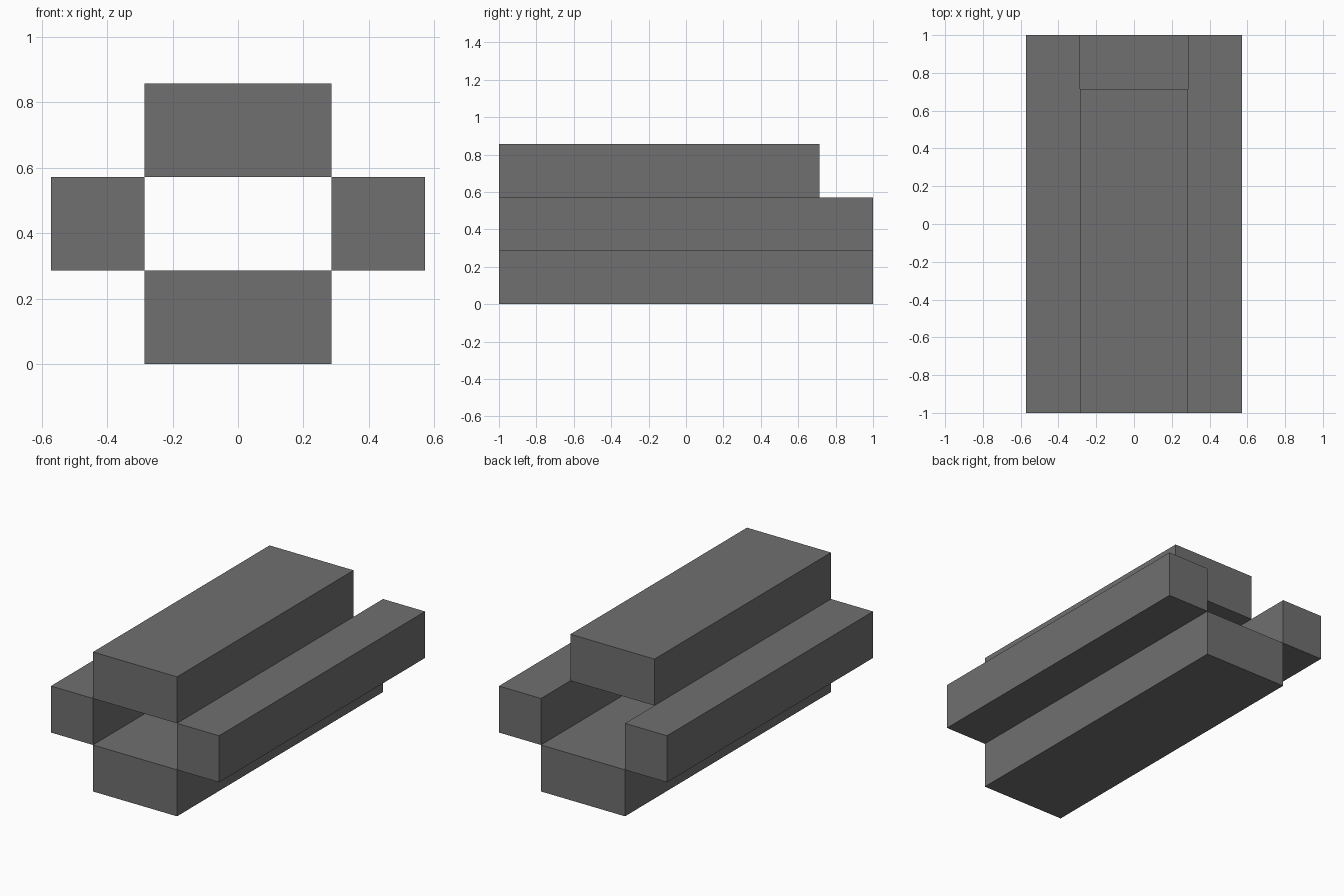
import bpy

cube = bpy.data.objects.get("Cube")
if cube:
    bpy.data.objects.remove(cube, do_unlink=True)

U = 2 / 7  # grid unit: the model is seven units long

# Single flat grey
grey = bpy.data.materials.new("dark grey")
grey.use_nodes = True
colour = (0.16, 0.16, 0.16, 1)
grey.diffuse_color = colour
grey.node_tree.nodes["Principled BSDF"].inputs["Base Color"].default_value = colour


def block(name, low, high):
    """Box between two corners given in grid units."""
    centre = [(a + b) / 2 * U for a, b in zip(low, high)]
    bpy.ops.mesh.primitive_cube_add(size=1, location=centre)
    ob = bpy.context.object
    ob.name = name
    ob.scale = [(b - a) * U for a, b in zip(low, high)]
    bpy.ops.object.transform_apply(location=False, rotation=False, scale=True)
    ob.data.materials.append(grey)


# Floor and shorter roof, open at the back
block("floor_block", (-1, -3.5, 0), (1, 3.5, 1))
block("roof_block", (-1, -3.5, 2), (1, 2.5, 3))

# Side walls around the open channel
for name, x in (("left_wall", 1), ("right_wall", -2)):
    block(name, (x, -3.5, 1), (x + 1, 3.5, 2))
